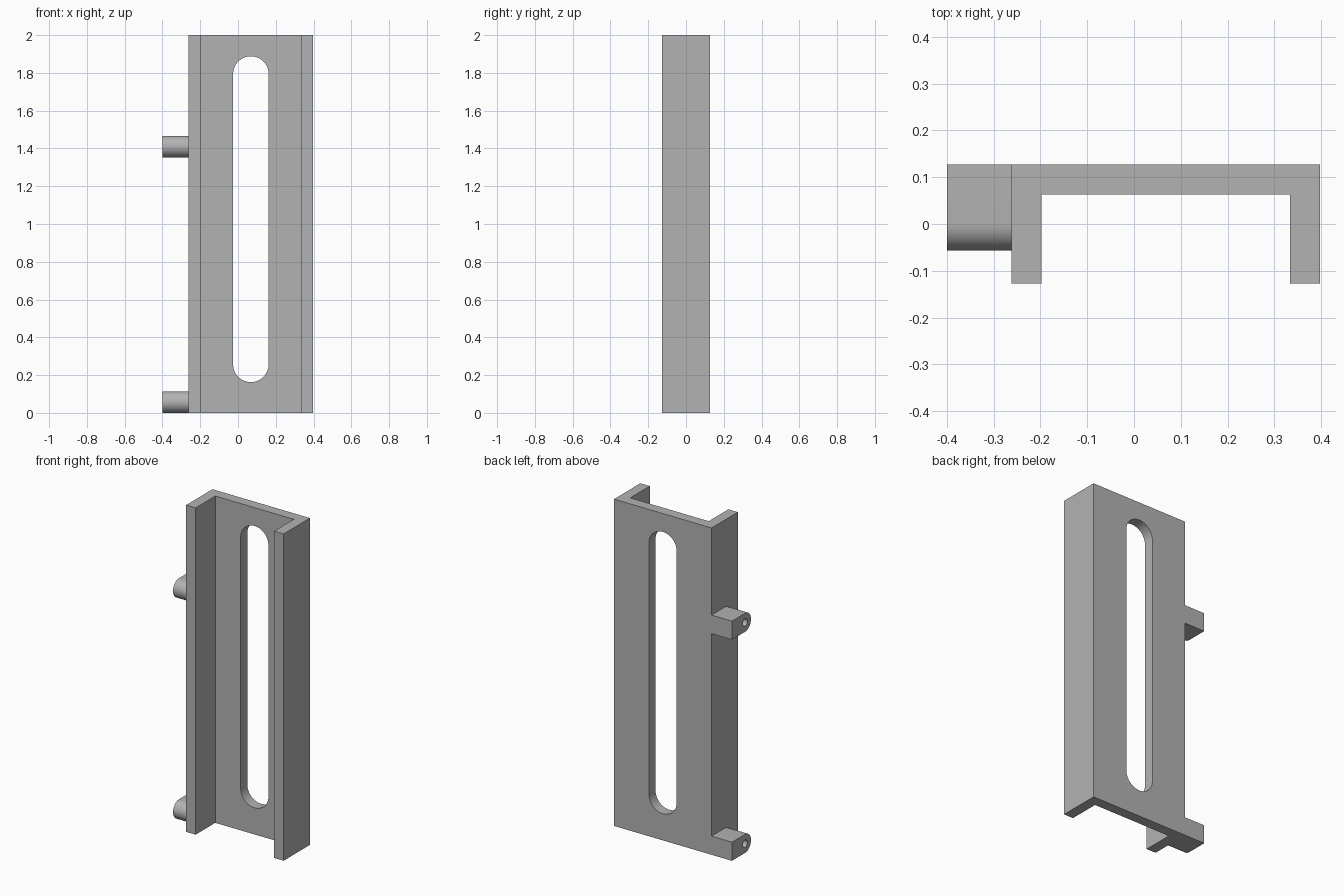
import bpy
import bmesh
from math import cos, sin, pi
from mathutils import Vector

cube = bpy.data.objects.get("Cube")
if cube:
    bpy.data.objects.remove(cube, do_unlink=True)

grey = bpy.data.materials.new("plain grey")
grey.use_nodes = True
grey.diffuse_color = (0.45, 0.45, 0.45, 1)
grey.node_tree.nodes["Principled BSDF"].inputs["Base Color"].default_value = grey.diffuse_color


def prism(name, outline, sweep):
    """Extrude a closed outline of 3D points along a sweep vector."""
    bm = bmesh.new()
    face = bm.faces.new([bm.verts.new(p) for p in outline])
    extruded = bmesh.ops.extrude_face_region(bm, geom=[face])["geom"]
    moved = [v for v in extruded if isinstance(v, bmesh.types.BMVert)]
    bmesh.ops.translate(bm, verts=moved, vec=Vector(sweep))
    bmesh.ops.recalc_face_normals(bm, faces=bm.faces)
    mesh = bpy.data.meshes.new(name)
    bm.to_mesh(mesh)
    bm.free()
    mesh.materials.append(grey)
    obj = bpy.data.objects.new(name, mesh)
    bpy.context.collection.objects.link(obj)
    return obj


def arc(a, b, radius, start, end, steps=32):
    angles = [start + (end - start) * i / steps for i in range(steps + 1)]
    return [(a + radius * cos(t), b + radius * sin(t)) for t in angles]


def cut_and_smooth(obj, cutter):
    mod = obj.modifiers.new("opening", "BOOLEAN")
    mod.operation = "DIFFERENCE"
    mod.solver = "EXACT"
    mod.object = cutter
    cutter.hide_render = True
    bpy.ops.object.select_all(action="DESELECT")
    bpy.context.view_layer.objects.active = obj
    obj.select_set(True)
    bpy.ops.object.modifier_apply(modifier=mod.name)
    bpy.data.objects.remove(cutter, do_unlink=True)
    bpy.ops.object.shade_smooth_by_angle()


# Channel: back plate with two flanges pointing forward
LEFT, RIGHT, DEPTH, WALL = 0.398, -0.262, 0.127, 0.064
u_shape = [(RIGHT, DEPTH), (RIGHT, -DEPTH), (RIGHT + WALL, -DEPTH),
           (RIGHT + WALL, DEPTH - WALL), (LEFT - WALL, DEPTH - WALL),
           (LEFT - WALL, -DEPTH), (LEFT, -DEPTH), (LEFT, DEPTH)]
channel = prism("channel", [(x, y, 0) for x, y in u_shape], (0, 0, 2))

# Long round-ended slot through the back plate
SLOT_R, SLOT_X = 0.094, 0.068
slot = arc(SLOT_X, 1.888 - SLOT_R, SLOT_R, 0, pi) + arc(SLOT_X, 0.163 + SLOT_R, SLOT_R, pi, 2 * pi)
cut_and_smooth(channel, prism("slot_cutter", [(x, 0, z) for x, z in slot], (0, 0.3, 0)))

# Hinge lugs: square at the back, round at the front, with a pin hole
LUG_R, LUG_X = 0.057, -0.4
for name, z in (("lower_hinge_lug", LUG_R), ("upper_hinge_lug", 1.41)):
    outline = [(DEPTH, z + LUG_R)] + arc(0, z, LUG_R, pi / 2, 3 * pi / 2) + [(DEPTH, z - LUG_R)]
    lug = prism(name, [(LUG_X, y, h) for y, h in outline], (RIGHT - LUG_X, 0, 0))
    hole = arc(0, z, 0.022, 0, 2 * pi)[:-1]
    cut_and_smooth(lug, prism("hole_cutter", [(LUG_X - 0.1, y, h) for y, h in hole], (0.3, 0, 0)))
